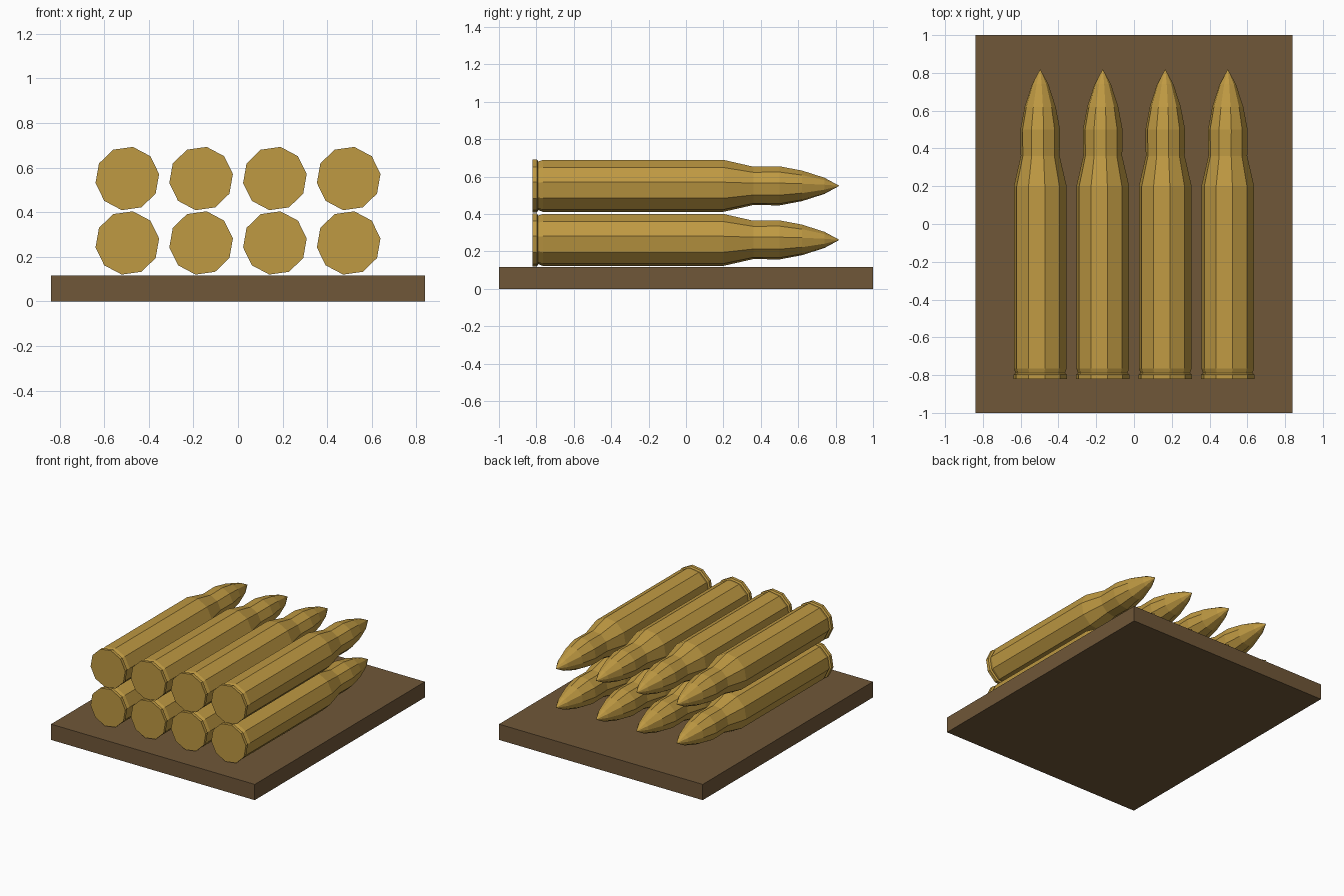
import bpy, bmesh
from math import cos, sin, radians

if "Cube" in bpy.data.objects:
    bpy.data.objects.remove(bpy.data.objects["Cube"])


def material(name, color):
    m = bpy.data.materials.new(name)
    m.diffuse_color = color
    m.use_nodes = True
    m.node_tree.nodes["Principled BSDF"].inputs["Base Color"].default_value = m.diffuse_color
    return m


brass = material("brass", (0.52, 0.32, 0.055, 1))
wood = material("wood", (0.16, 0.095, 0.04, 1))

# Wooden board
bpy.ops.mesh.primitive_cube_add(size=1, location=(0, 0, 0.0585))
board = bpy.context.object
board.name = "board"
board.scale = (1.676, 2.0, 0.117)
bpy.ops.object.transform_apply(location=False, rotation=False, scale=True)
board.data.materials.append(wood)

# Cartridge profile: (y, radius) from rim to neck to pointed tip
PROFILE = [(-0.82, 0.144), (-0.797, 0.144), (-0.79, 0.132), (-0.765, 0.141),
           (0.2, 0.141), (0.36, 0.104), (0.5, 0.106), (0.62, 0.083), (0.74, 0.044)]
TIP_Y = 0.82
SIDES = 10


def cartridge_mesh():
    bm = bmesh.new()
    rings = []
    for y, r in PROFILE:
        angles = [radians(8 + 360 * i / SIDES) for i in range(SIDES)]
        rings.append([bm.verts.new((r * cos(a), y, r * sin(a))) for a in angles])
    for a, b in zip(rings, rings[1:]):
        for i in range(SIDES):
            j = (i + 1) % SIDES
            bm.faces.new((a[i], a[j], b[j], b[i]))
    # Flat base and pointed tip
    bm.faces.new(rings[0])
    tip = bm.verts.new((0, TIP_Y, 0))
    for i in range(SIDES):
        bm.faces.new((rings[-1][i], rings[-1][(i + 1) % SIDES], tip))
    bmesh.ops.recalc_face_normals(bm, faces=bm.faces)
    mesh = bpy.data.meshes.new("cartridge")
    bm.to_mesh(mesh)
    bm.free()
    mesh.materials.append(brass)
    return mesh


# Two layers of four cartridges
mesh = cartridge_mesh()
for row, z in enumerate((0.262, 0.551)):
    for col in range(4):
        ob = bpy.data.objects.new(f"cartridge_{row + 1}_{col + 1}", mesh)
        ob.location = ((col - 1.5) * 0.331, 0, z)
        bpy.context.collection.objects.link(ob)
